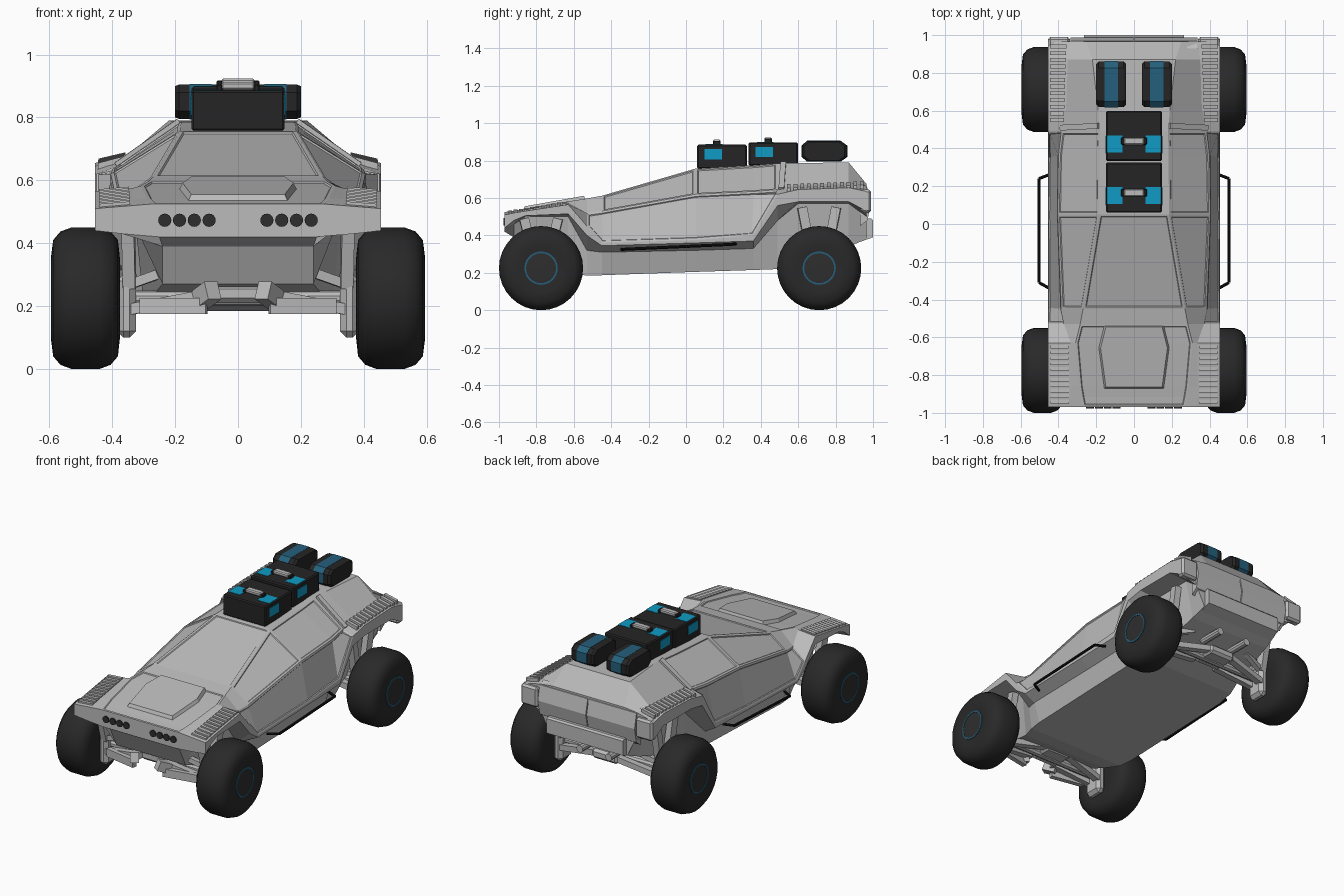
import bpy, bmesh, math
from mathutils import Matrix, Vector

cube = bpy.data.objects.get("Cube")
if cube:
    bpy.data.objects.remove(cube, do_unlink=True)


def material(name, *rgb):
    mat = bpy.data.materials.new(name)
    mat.use_nodes = True
    mat.diffuse_color = (*rgb, 1)
    mat.node_tree.nodes["Principled BSDF"].inputs["Base Color"].default_value = (*rgb, 1)
    return mat


BODY = material("body grey", .5, .5, .5)
TYRE = material("tyre black", .022, .022, .022)
CASE = material("case black", .018, .018, .018)
HUB = material("hub charcoal", .027, .027, .027)
BLUE = material("bright blue", .005, .33, .56)
NAVY = material("dull blue", .018, .115, .2)
RAIL = material("rail black", .008, .008, .008)
STEEL = material("handle grey", .5, .5, .5)


def finish(name, bm, mat, mirror=False, bevel=0, smooth=False):
    """Turn a bmesh into an object, optionally mirrored to the other side."""
    bmesh.ops.recalc_face_normals(bm, faces=bm.faces)
    mesh = bpy.data.meshes.new(name)
    bm.to_mesh(mesh)
    bm.free()
    mesh.materials.append(mat)
    obj = bpy.data.objects.new(name, mesh)
    bpy.context.collection.objects.link(obj)
    if bevel:
        mod = obj.modifiers.new("bevel", "BEVEL")
        mod.width, mod.segments = bevel, 1
    if mirror:
        obj.modifiers.new("mirror", "MIRROR").use_mirror_merge = False
    if smooth:
        bpy.ops.object.select_all(action="DESELECT")
        obj.select_set(True)
        bpy.context.view_layer.objects.active = obj
        bpy.ops.object.shade_smooth_by_angle(angle=math.radians(35))


def skin(bm, rings):
    """Bridge rings of points into a capped solid."""
    loops = [[bm.verts.new(p) for p in ring] for ring in rings]
    n = len(loops[0])
    for a, b in zip(loops, loops[1:]):
        for i in range(n):
            j = (i + 1) % n
            bm.faces.new((a[i], a[j], b[j], b[i]))
    bm.faces.new(loops[0])
    bm.faces.new(loops[-1])


def box(name, x, y, z, mat, **kw):
    mid = Vector([(a + b) / 2 for a, b in (x, y, z)])
    size = [b - a for a, b in (x, y, z)]
    bm = bmesh.new()
    bmesh.ops.create_cube(bm, size=1, matrix=Matrix.Translation(mid) @ Matrix.Diagonal((*size, 1)))
    finish(name, bm, mat, **kw)


def prism(name, profile, x0, x1, **kw):
    """Sideways extrusion of a (y, z) profile."""
    bm = bmesh.new()
    skin(bm, [[(x, y, z) for y, z in profile] for x in (x0, x1)])
    finish(name, bm, BODY, **kw)


def beam(name, a, b, width, depth, mat=BODY, sides=4):
    """Straight strut between two points, on both sides."""
    a, b = Vector(a), Vector(b)
    turn = (b - a).to_track_quat("Z", "Y").to_matrix().to_4x4()
    place = Matrix.Translation((a + b) / 2) @ turn @ Matrix.Diagonal((width, depth, (b - a).length, 1))
    bm = bmesh.new()
    if sides == 4:
        bmesh.ops.create_cube(bm, size=1, matrix=place)
    else:
        bmesh.ops.create_cone(bm, cap_ends=True, segments=sides, radius1=.5, radius2=.5,
                              depth=1, matrix=place)
    finish(name, bm, mat, mirror=True)


# Body shell: station y, floor edge, wheel-well edge, sill heights, shoulder, roof edge
WIDE = .455
STATIONS = [
    (-.97, .25, .42, .37, .43, .44, .51, .33, .52, .27, .525),
    (-.92, .24, .39, .33, .46, .48, .52, .335, .53, .28, .532),
    (-.86, .24, .27, .33, .5, .505, .53, .335, .54, .29, .543),
    (-.63, .3, .2, .33, .5, .515, .565, .335, .575, .31, .582),
    (-.53, .34, .185, .36, .32, .4, .45, .37, .52, .285, .597),
    (-.45, .35, .187, .385, .31, .345, .36, .385, .53, .27, .612),
    (.05, .35, .205, .385, .32, .36, .375, .405, .62, .185, .757),
    (.36, .35, .215, .385, .33, .37, .4, .4, .635, .183, .775),
    (.49, .33, .22, .34, .48, .56, .62, .385, .645, .18, .785),
    (.6, .3, .25, .33, .57, .58, .645, .36, .67, .19, .787),
    (.87, .28, .34, .33, .57, .58, .655, .35, .68, .22, .79),
    (.965, .27, .38, .33, .5, .53, .635, .34, .665, .25, .675),
]


def half_ring(s):
    y, fx, fz, wx, wz, uz, sz, hx, hz, rx, rz = s
    return [Vector(p) for p in ((fx, y, fz), (wx, y, wz), (WIDE, y, uz),
                                (WIDE, y, sz), (hx, y, hz), (rx, y, rz))]


HALF = [half_ring(s) for s in STATIONS]
bm = bmesh.new()
skin(bm, [h + [Vector((-p.x, p.y, p.z)) for p in reversed(h)] for h in HALF])
bmesh.ops.recalc_face_normals(bm, faces=bm.faces)
bm.faces.ensure_lookup_table()
# Recessed panels: station rows, then strips counted up the left flank and down the right
DOOR, GLASS, TOP = (3, 7), (4, 6), (5,)
regions = []
for rows, strips in (((4, 5, 6, 7), DOOR), ((5,), GLASS), ((6, 7), GLASS), ((5,), TOP), ((0, 1, 2, 3), TOP)):
    for strip in strips:
        regions.append([bm.faces[row * 12 + strip] for row in rows])
for faces in regions:
    bmesh.ops.inset_region(bm, faces=faces, use_boundary=True, use_even_offset=True, thickness=.012)
    bmesh.ops.inset_region(bm, faces=faces, use_boundary=True, use_even_offset=True,
                           thickness=.004, depth=-.005)
finish("body_shell", bm, BODY)

# Raised hood scoop
outline = [(.16, -.875), (.19, -.655), (.16, -.535)]
outline += [(-x, y) for x, y in reversed(outline)]
bm = bmesh.new()
skin(bm, [[(x * k, -.69 + (y + .69) * k, .543 + .165 * (y + .86) + lift) for x, y in outline]
          for k, lift in ((1, -.012), (.93, .015))])
finish("hood_scoop", bm, BODY)

# Slatted grips on the fenders
for name, start, end, count, a, b in (("front", -.94, -.65, 11, 0, 3), ("rear", .55, .94, 12, 9, 10)):
    bm = bmesh.new()
    for i in range(count):
        y = start + (end - start) * i / (count - 1)
        t = (y - HALF[a][0].y) / (HALF[b][0].y - HALF[a][0].y)
        outer = HALF[a][3].lerp(HALF[b][3], t)
        inner = HALF[a][4].lerp(HALF[b][4], t)
        p, q = outer.lerp(inner, .1), outer.lerp(inner, .9)
        skin(bm, [[(v.x, y + dy, v.z + dz) for dy, dz in
                   ((-.01, -.012), (.01, -.012), (.01, .009), (-.01, .009))] for v in (p, q)])
    finish(name + "_fender_slats", bm, BODY, mirror=True)

# Roll hoop edge, trunk face, flared valance and tail corners
beam("roll_hoop", (.185, .52, .783), (.385, .51, .643), .03, .03)
prism("trunk_face", [(.93, .68), (.968, .662), (.988, .57), (.97, .48), (.93, .45)], .003, .335, mirror=True)
prism("rear_valance", [(.93, .49), (.99, .49), (1, .48), (1, .39), (.93, .365)], -.265, .265)
box("tail_corner", (.34, WIDE), (.935, .99), (.52, .645), BODY, mirror=True, bevel=.012)

# Headlights
for i in range(4):
    x = .092 + .047 * i
    beam("headlight", (x, -.96, .473), (x, -.977, .473), .042, .042, HUB, sides=16)

# Wheels: revolved tyre, coloured ring and hub
TREAD = [(.09, .385), (.13, .376), (.185, .382), (.212, .405), (.225, .44), (.225, .53),
         (.212, .565), (.185, .588), (.13, .595), (.09, .588)]


def lathe(name, profile, y, mat, steps=32):
    bm = bmesh.new()
    skin(bm, [[(x, y + r * math.cos(a), .225 + r * math.sin(a))
               for a in (math.tau * i / steps for i in range(steps))] for r, x in profile])
    finish(name, bm, mat, mirror=True, smooth=True)


for end, y in (("front", -.775), ("rear", .712)):
    lathe(end + "_tyre", TREAD, y, TYRE)
    lathe(end + "_rim_ring", [(.089, .58), (.089, .592), (.08, .592), (.08, .58)], y, NAVY)
    lathe(end + "_hub", [(.08, .58), (.08, .59), (.07, .591)], y, HUB)
    # Suspension
    box(end + "_upright", (.325, .385), (y - .06, y + .06), (.1, .3), BODY, mirror=True, bevel=.02)
    box(end + "_crossmember", (-.09, .09), (y - .06, y + .1), (.21, .27), BODY, bevel=.015)
    beam(end + "_axle", (0, y, .225), (.38, y, .225), .05, .05, sides=10)
    for d in (-.07, .07):
        beam(end + "_arm", (.08, y + d, .24), (.34, y + d / 2, .19), .04, .035)
        beam(end + "_upper_arm", (.2, y + d, .32), (.34, y + d / 2, .27), .03, .03)
        beam(end + "_strut", (.35, y + d * 1.3, .55 if y > 0 else .49), (.345, y + d / 2, .26), .04, .05)

beam("tow_hook", (.08, -.91, .25), (.12, -.85, .22), .05, .06)
beam("bumper_strut", (.1, -.88, .2), (.31, -.84, .2), .03, .05)
beam("exhaust_pipe", (.1, .75, .3), (.1, .91, .3), .045, .045, sides=10)

# Side rails
path = [(.44, -.345, .325), (.503, -.31, .327), (.503, .24, .352), (.44, .265, .354)]
for a, b in zip(path, path[1:]):
    beam("side_rail", a, b, .016, .016, RAIL, sides=8)

# Roof cases with clips and carry handles
for name, y, z, top in (("front", .06, .757, .886), ("rear", .334, .773, .898)):
    box(name + "_case", (-.148, .148), (y, y + .265), (z, top), CASE, bevel=.007)
    box(name + "_clip_side", (.13, .151), (y + .038, y + .132), (top - .08, top - .025), BLUE, mirror=True)
    box(name + "_clip_top", (.06, .142), (y + .045, y + .135), (top - .004, top + .002), BLUE, mirror=True)
    box(name + "_handle_post", (.05, .068), (y + .085, y + .125), (top - .01, top + .02), CASE,
        mirror=True, bevel=.004)
    box(name + "_handle_grip", (-.053, .053), (y + .085, y + .125), (top + .002, top + .026), STEEL, bevel=.006)

# Rolled packs behind the cases, each with a strap band
SECTION = [(.62, .82), (.65, .795), (.825, .795), (.86, .82), (.86, .88), (.825, .905), (.65, .905), (.62, .88)]


def pack(name, xs, mat):
    bm = bmesh.new()
    cy, cz = .74, .85
    skin(bm, [[(x, cy + (y - cy) * k, cz + (z - cz) * k) for y, z in SECTION] for x, k in xs])
    finish(name, bm, mat, mirror=True)


pack("roof_pack", [(.042, .9), (.055, 1), (.187, 1), (.2, .9)], CASE)
pack("pack_strap", [(.085, 1.02), (.155, 1.02)], NAVY)
